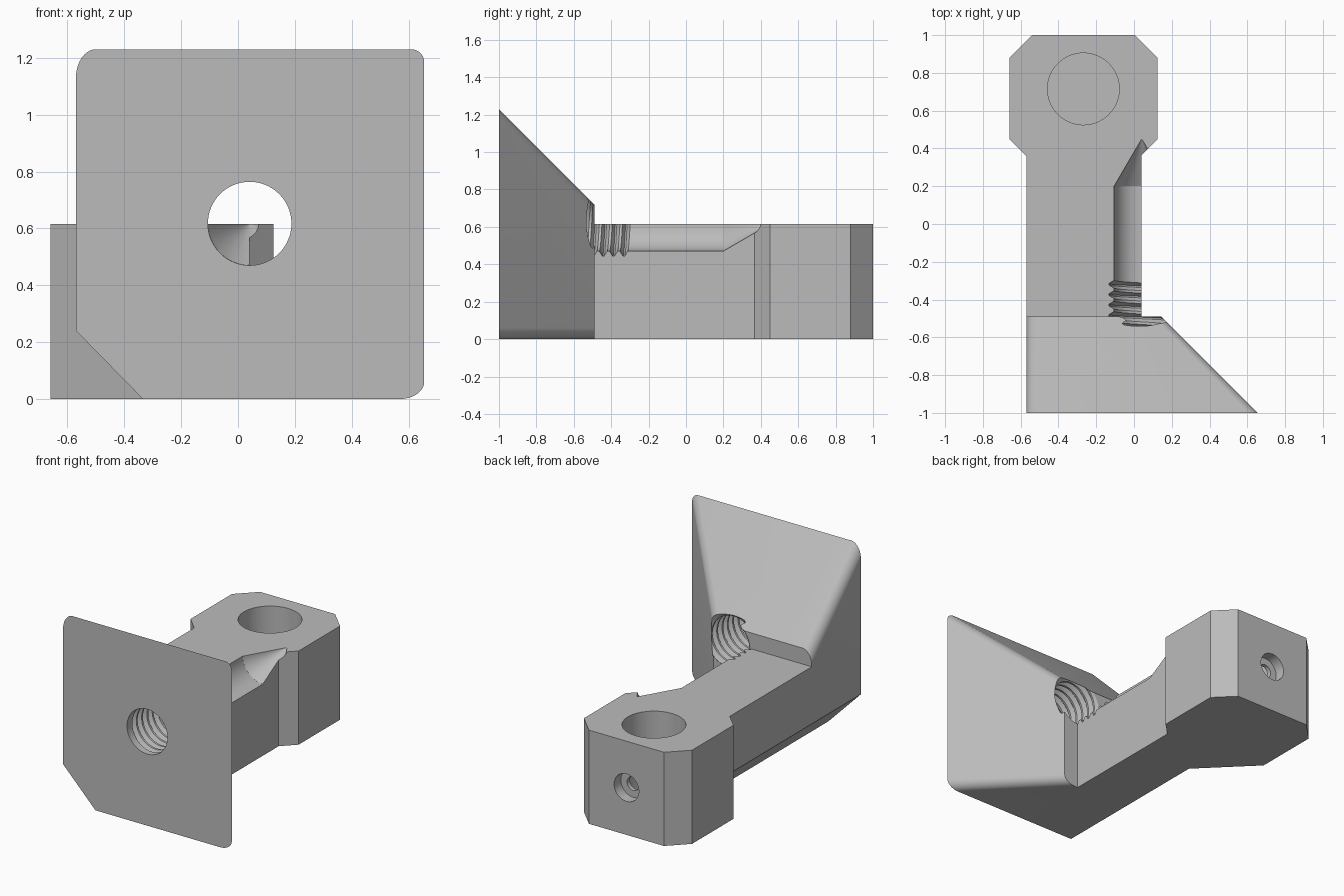
import bpy, bmesh, math
from mathutils import Vector, Matrix

default = bpy.data.objects.get("Cube")
if default:
    bpy.data.objects.remove(default, do_unlink=True)

steel = bpy.data.materials.new("plain grey")
steel.use_nodes = True
steel.diffuse_color = (0.5, 0.5, 0.5, 1)
steel.node_tree.nodes["Principled BSDF"].inputs["Base Color"].default_value = (0.5, 0.5, 0.5, 1)


def loft(name, rings):
    """Closed solid through matching rings of points, capped at both ends."""
    bm = bmesh.new()
    rows = [[bm.verts.new(p) for p in ring] for ring in rings]
    for a, b in zip(rows, rows[1:]):
        for i in range(len(a)):
            j = (i + 1) % len(a)
            bm.faces.new((a[i], a[j], b[j], b[i]))
    bm.faces.new(rows[0])
    bm.faces.new(rows[-1])
    bmesh.ops.recalc_face_normals(bm, faces=bm.faces)
    mesh = bpy.data.meshes.new(name)
    bm.to_mesh(mesh)
    bm.free()
    mesh.materials.append(steel)
    obj = bpy.data.objects.new(name, mesh)
    bpy.context.collection.objects.link(obj)
    return obj


def cone(name, start, end, r1, r2, sides=64):
    """Round cutter between two points."""
    start, end = Vector(start), Vector(end)
    turn = (end - start).to_track_quat('Z', 'Y')
    def ring(c, r):
        return [c + turn @ Vector((r * math.cos(t), r * math.sin(t), 0))
                for t in (2 * math.pi * i / sides for i in range(sides))]
    return loft(name, [ring(start, r1), ring(end, r2)])


def combine(body, tool, operation):
    mod = body.modifiers.new(operation, 'BOOLEAN')
    mod.operation, mod.solver, mod.object = operation, 'EXACT', tool
    bpy.context.view_layer.objects.active = body
    bpy.ops.object.modifier_apply(modifier=mod.name)
    bpy.data.objects.remove(tool, do_unlink=True)


LEFT, ARM_RIGHT, ARM_TOP = -0.57, 0.04, 0.615
BEVEL = [(-0.335, 0), (LEFT, 0.24)]


def corner(cx, cz, rx, rz, start):
    """Quarter ellipse, running clockwise from the start angle."""
    steps = 10
    return [(cx + rx * math.cos(t), cz + rz * math.sin(t))
            for t in (math.radians(start - 90 * i / steps) for i in range(steps + 1))]


def flare_section(y, right, top):
    pts = (BEVEL + corner(LEFT + 0.07, top - 0.1, 0.07, 0.1, 180)
           + corner(right - 0.045, top - 0.045, 0.045, 0.045, 90)
           + corner(right - 0.085, 0.06, 0.085, 0.06, 0))
    return [(x, y, z) for x, z in pts]


# Flared front plate
body = loft("clamp_body", [flare_section(-1, 0.655, 1.23),
                           flare_section(-0.49, 0.145, 0.72)])

# Arm with a bevelled lower edge
arm_pts = BEVEL + [(LEFT, ARM_TOP), (ARM_RIGHT, ARM_TOP), (ARM_RIGHT, 0)]
arm = loft("arm", [[(x, y, z) for x, z in arm_pts] for y in (-0.55, 0.5)])

# Eight-sided head, its slanted neck running into the arm
head_pts = [(-0.66, 0.45), (-0.66, 0.88), (-0.54, 1), (0.005, 1), (0.125, 0.88),
            (0.125, 0.45), (0.03, 0.355), (0.03, 0.125), (-0.335, 0.125)]
head = loft("head", [[(x, y, z) for x, y in head_pts] for z in (0, ARM_TOP)])
combine(body, arm, 'UNION')
combine(body, head, 'UNION')

# Long bore with a pointed end
AX, AZ, BORE = 0.041, 0.617, 0.147
bore_ring = cone("bore", (AX, -1.1, AZ), (AX, 0.2, AZ), BORE, BORE)
combine(body, bore_ring, 'DIFFERENCE')
tip = cone("bore_tip", (AX, 0.199, AZ), (AX, 0.45, AZ), BORE, 0.001)
combine(body, tip, 'DIFFERENCE')

# Screw thread cut into the bore
pitch, turns, per_turn = 0.055, 12, 40
thread = []
for i in range(turns * per_turn + 1):
    t = 2 * math.pi * i / per_turn
    y = -0.965 + pitch * i / per_turn
    thread.append([(AX + r * math.sin(t), y + dy, AZ + r * math.cos(t))
                   for r, dy in ((0.14, -0.025), (0.174, -0.004), (0.174, 0.004), (0.14, 0.025))])
combine(body, loft("thread", thread), 'DIFFERENCE')

# Upright socket and the stepped hole behind it
HX, HY, HZ = -0.268, 0.715, 0.31
for name, start, end, r in (
        ("socket", (HX, HY, 0.1), (HX, HY, 0.7), 0.19),
        ("rear_recess", (HX, 0.93, HZ), (HX, 1.1, HZ), 0.09),
        ("rear_hole", (HX, 0.8, HZ), (HX, 1.05, HZ), 0.045)):
    combine(body, cone(name, start, end, r, r), 'DIFFERENCE')

bpy.ops.object.select_all(action='DESELECT')
body.select_set(True)
bpy.context.view_layer.objects.active = body
bpy.ops.object.shade_smooth_by_angle(angle=math.radians(30))
